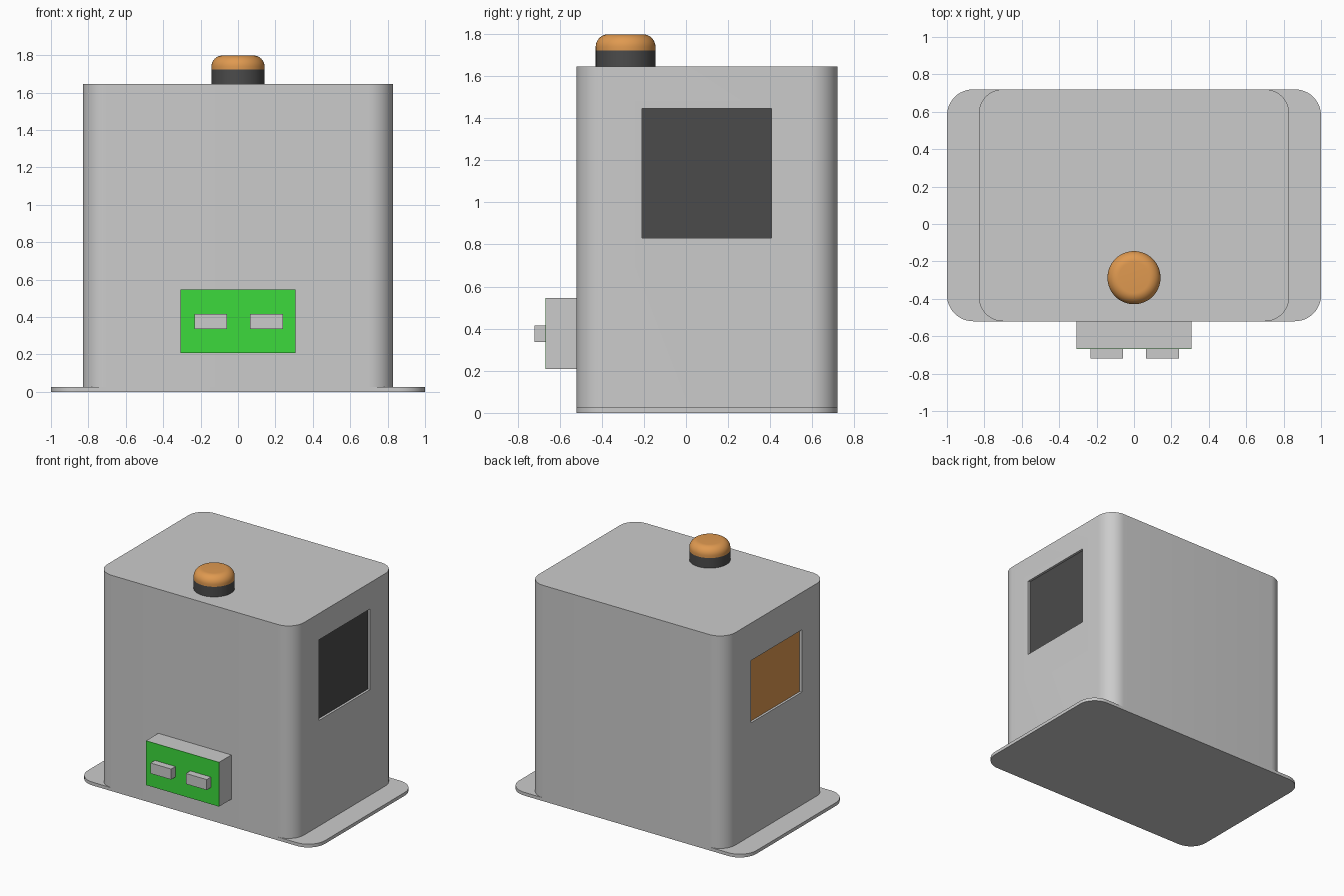
import bpy, bmesh
from math import pi, sin, cos
from mathutils import Vector

if "Cube" in bpy.data.objects:
    bpy.data.objects.remove(bpy.data.objects["Cube"])


def material(name, rgb):
    m = bpy.data.materials.new(name)
    m.diffuse_color = (*rgb, 1)
    m.use_nodes = True
    m.node_tree.nodes["Principled BSDF"].inputs["Base Color"].default_value = m.diffuse_color
    return m


def finish(name, bm, mat=None, smooth=False):
    bmesh.ops.recalc_face_normals(bm, faces=bm.faces)
    mesh = bpy.data.meshes.new(name)
    bm.to_mesh(mesh)
    bm.free()
    ob = bpy.data.objects.new(name, mesh)
    bpy.context.collection.objects.link(ob)
    if mat:
        mesh.materials.append(mat)
    if smooth:
        shade(ob)
    return ob


def shade(ob):
    bpy.ops.object.select_all(action='DESELECT')
    ob.select_set(True)
    bpy.context.view_layer.objects.active = ob
    bpy.ops.object.shade_smooth_by_angle()


def box(name, x, y, z, mat=None):
    bm = bmesh.new()
    bmesh.ops.create_cube(bm, size=1)
    for v in bm.verts:
        v.co = Vector([(a + b) / 2 + c * (b - a) for (a, b), c in zip((x, y, z), v.co)])
    return finish(name, bm, mat)


def rounded_block(name, half_x, y, z, r, steps=12):
    # Rounded rectangle outline extruded upwards
    bm = bmesh.new()
    corners = ((half_x - r, y[1] - r), (-half_x + r, y[1] - r),
               (-half_x + r, y[0] + r), (half_x - r, y[0] + r))
    verts = []
    for q, (cx, cy) in enumerate(corners):
        for i in range(steps + 1):
            a = (q + i / steps) * pi / 2
            verts.append(bm.verts.new((cx + r * cos(a), cy + r * sin(a), z[0])))
    face = bm.faces.new(verts)
    top = bmesh.ops.extrude_face_region(bm, geom=[face], use_keep_orig=True)
    for g in top["geom"]:
        if isinstance(g, bmesh.types.BMVert):
            g.co.z = z[1]
    return finish(name, bm)


def lathe(name, profile, center, mat):
    # Revolve (radius, height) points about a vertical axis
    bm = bmesh.new()
    vs = [bm.verts.new((center[0] + r, center[1], h)) for r, h in profile]
    es = [bm.edges.new(p) for p in zip(vs, vs[1:])]
    bmesh.ops.spin(bm, geom=vs + es, cent=(*center, 0), axis=(0, 0, 1),
                   angle=2 * pi, steps=64)
    bmesh.ops.remove_doubles(bm, verts=bm.verts, dist=0.0005)
    return finish(name, bm, mat, True)


dark = material("dark", (0.07, 0.07, 0.07))
orange = material("orange", (0.74, 0.32, 0.08))
green = material("green", (0.045, 0.7, 0.045))

# Mounting plate and housing
DEPTH = (-0.52, 0.72)
plate = rounded_block("base_plate", 1.0, DEPTH, (0, 0.025), 0.14)
shade(plate)
body = rounded_block("housing", 0.83, DEPTH, (0.025, 1.645), 0.13)

# Recessed side windows with coloured panels
WIN_Y = (-0.21, 0.405)
for side, label, z, mat in ((1, "right", (0.83, 1.445), dark),
                            (-1, "left", (0.885, 1.36), orange)):
    cutter = box(label + "_window_cutter", sorted((side * 0.80, side * 0.9)), WIN_Y, z)
    cutter.hide_render = True
    mod = body.modifiers.new("window", 'BOOLEAN')
    mod.operation = 'DIFFERENCE'
    mod.solver = 'EXACT'
    mod.object = cutter
    bpy.ops.object.select_all(action='DESELECT')
    bpy.context.view_layer.objects.active = body
    body.select_set(True)
    bpy.ops.object.modifier_apply(modifier=mod.name)
    bpy.data.objects.remove(cutter)
    box(label + "_window_panel", sorted((side * 0.78, side * 0.812)),
        (WIN_Y[0] - 0.01, WIN_Y[1] + 0.01), (z[0] - 0.01, z[1] + 0.01), mat)
shade(body)

# Front connector block with green face and two sockets
box("connector_block", (-0.308, 0.308), (-0.665, -0.51), (0.208, 0.546))
box("connector_face", (-0.308, 0.308), (-0.668, -0.665), (0.208, 0.546), green)
for label, x in (("left", (-0.233, -0.06)), ("right", (0.065, 0.24))):
    box(label + "_socket", x, (-0.72, -0.66), (0.336, 0.416))

# Push button: dark collar and rounded cap
BUTTON = (0, -0.287)
R, F, TOP = 0.142, 0.06, 1.798
lathe("button_collar", [(0, 1.64), (R, 1.64), (R, 1.722), (0, 1.722)], BUTTON, dark)
fillet = [(R - F + F * cos(i * pi / 20), TOP - F + F * sin(i * pi / 20)) for i in range(11)]
lathe("button_cap", [(0, 1.722), (R, 1.722)] + fillet + [(0, TOP)], BUTTON, orange)
